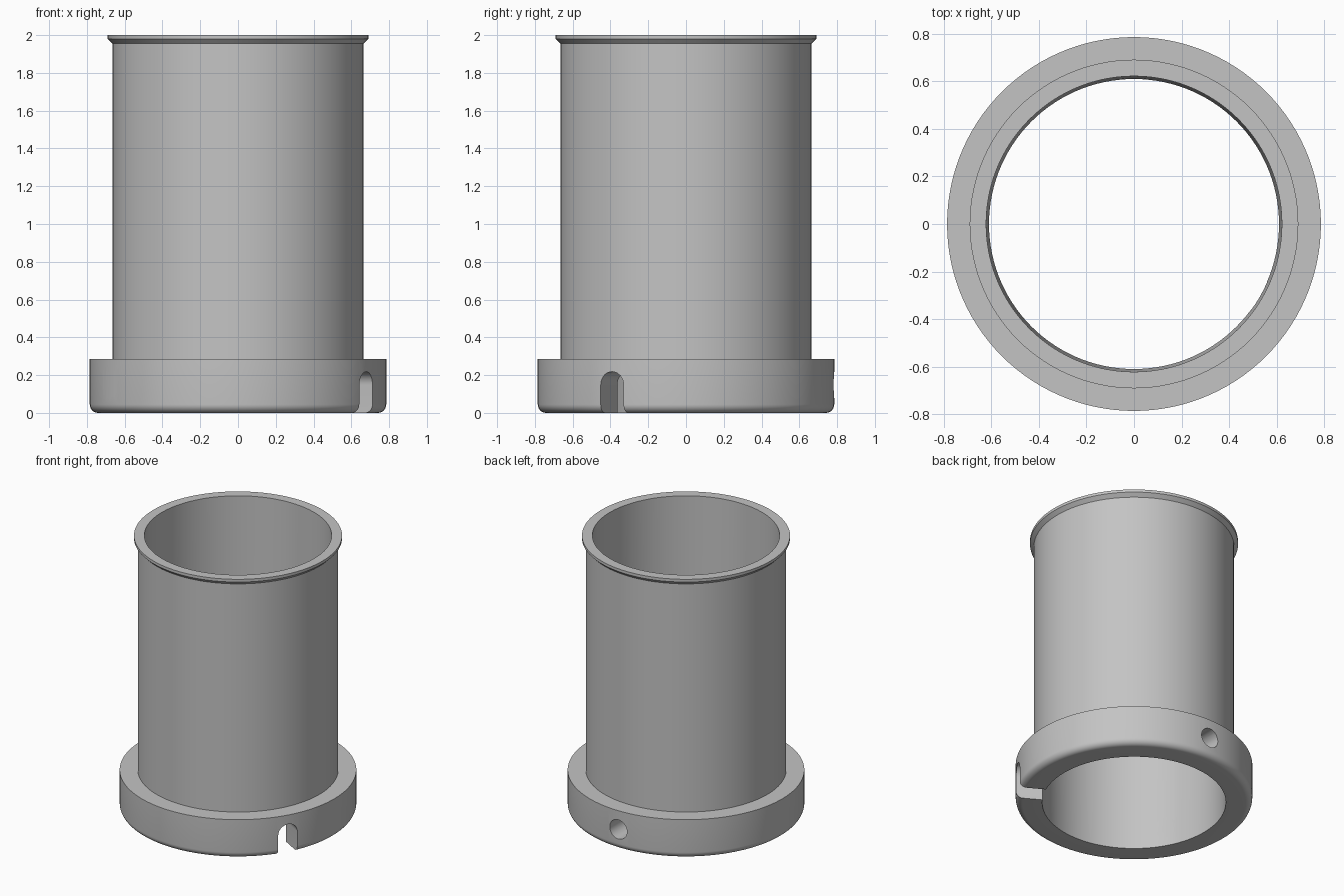
import bpy, bmesh, math
from mathutils import Matrix, Vector

cube = bpy.data.objects.get("Cube")
if cube:
    bpy.data.objects.remove(cube, do_unlink=True)

SEGMENTS = 120
COLLAR_R, COLLAR_TOP, FILLET = 0.785, 0.285, 0.045
TUBE_R, RIM_R = 0.665, 0.69
BORE_BOTTOM, BORE_TOP = 0.609, 0.621
HOLE_R, HOLE_Z = 0.07, 0.148

# Plain grey
grey = bpy.data.materials.new("grey")
grey.use_nodes = True
colour = (0.55, 0.55, 0.55, 1)
grey.diffuse_color = colour
grey.node_tree.nodes["Principled BSDF"].inputs["Base Color"].default_value = colour


def make_object(name, bm):
    bmesh.ops.recalc_face_normals(bm, faces=bm.faces)
    mesh = bpy.data.meshes.new(name)
    bm.to_mesh(mesh)
    bm.free()
    mesh.materials.append(grey)
    obj = bpy.data.objects.new(name, mesh)
    bpy.context.collection.objects.link(obj)
    return obj


def lathe(name, profile):
    """Revolve a closed (radius, height) profile around z."""
    bm = bmesh.new()
    rings = []
    for i in range(SEGMENTS):
        a = math.tau * i / SEGMENTS
        rings.append([bm.verts.new((r * math.cos(a), r * math.sin(a), z)) for r, z in profile])
    n = len(profile)
    for i in range(SEGMENTS):
        p, q = rings[i], rings[(i + 1) % SEGMENTS]
        for j in range(n):
            k = (j + 1) % n
            bm.faces.new((p[j], q[j], q[k], p[k]))
    return make_object(name, bm)


def radial_cutter(name, outline, degrees):
    """Extrude a (sideways, height) outline outward through the wall."""
    bm = bmesh.new()
    face = bm.faces.new([bm.verts.new((0.4, y, z)) for y, z in outline])
    ext = bmesh.ops.extrude_face_region(bm, geom=[face])
    moved = [v for v in ext["geom"] if isinstance(v, bmesh.types.BMVert)]
    bmesh.ops.translate(bm, verts=moved, vec=Vector((0.6, 0, 0)))
    bm.transform(Matrix.Rotation(math.radians(degrees), 4, "Z"))
    obj = make_object(name, bm)
    obj.hide_render = True
    return obj


def arc(start, end, steps):
    angles = [math.radians(start + (end - start) * i / steps) for i in range(steps + 1)]
    return [(HOLE_R * math.cos(a), HOLE_Z + HOLE_R * math.sin(a)) for a in angles]


# Sleeve: rounded collar, straight tube, chamfered rim and tapered bore
profile = [(BORE_BOTTOM, 0)]
for i in range(9):
    a = math.radians(-90 + 90 * i / 8)
    profile.append((COLLAR_R - FILLET + FILLET * math.cos(a), FILLET + FILLET * math.sin(a)))
profile += [(COLLAR_R, COLLAR_TOP), (TUBE_R, COLLAR_TOP), (TUBE_R, 1.955),
            (RIM_R, 1.98), (RIM_R, 2), (BORE_TOP, 2)]
sleeve = lathe("flanged_sleeve", profile)

# Two round pin holes and one open-bottomed slot, evenly spaced
circle = arc(0, 360, 40)[:-1]
slot = arc(0, 180, 20) + [(-HOLE_R, -0.1), (HOLE_R, -0.1)]
cutters = [radial_cutter("back_hole_cutter", circle, 90),
           radial_cutter("front_hole_cutter", circle, 210),
           radial_cutter("slot_cutter", slot, -30)]

bpy.ops.object.select_all(action="DESELECT")
sleeve.select_set(True)
bpy.context.view_layer.objects.active = sleeve
for cutter in cutters:
    mod = sleeve.modifiers.new(cutter.name, "BOOLEAN")
    mod.operation = "DIFFERENCE"
    mod.solver = "EXACT"
    mod.object = cutter
    bpy.ops.object.modifier_apply(modifier=mod.name)
    bpy.data.objects.remove(cutter, do_unlink=True)

bpy.ops.object.shade_smooth_by_angle(angle=math.radians(30))
